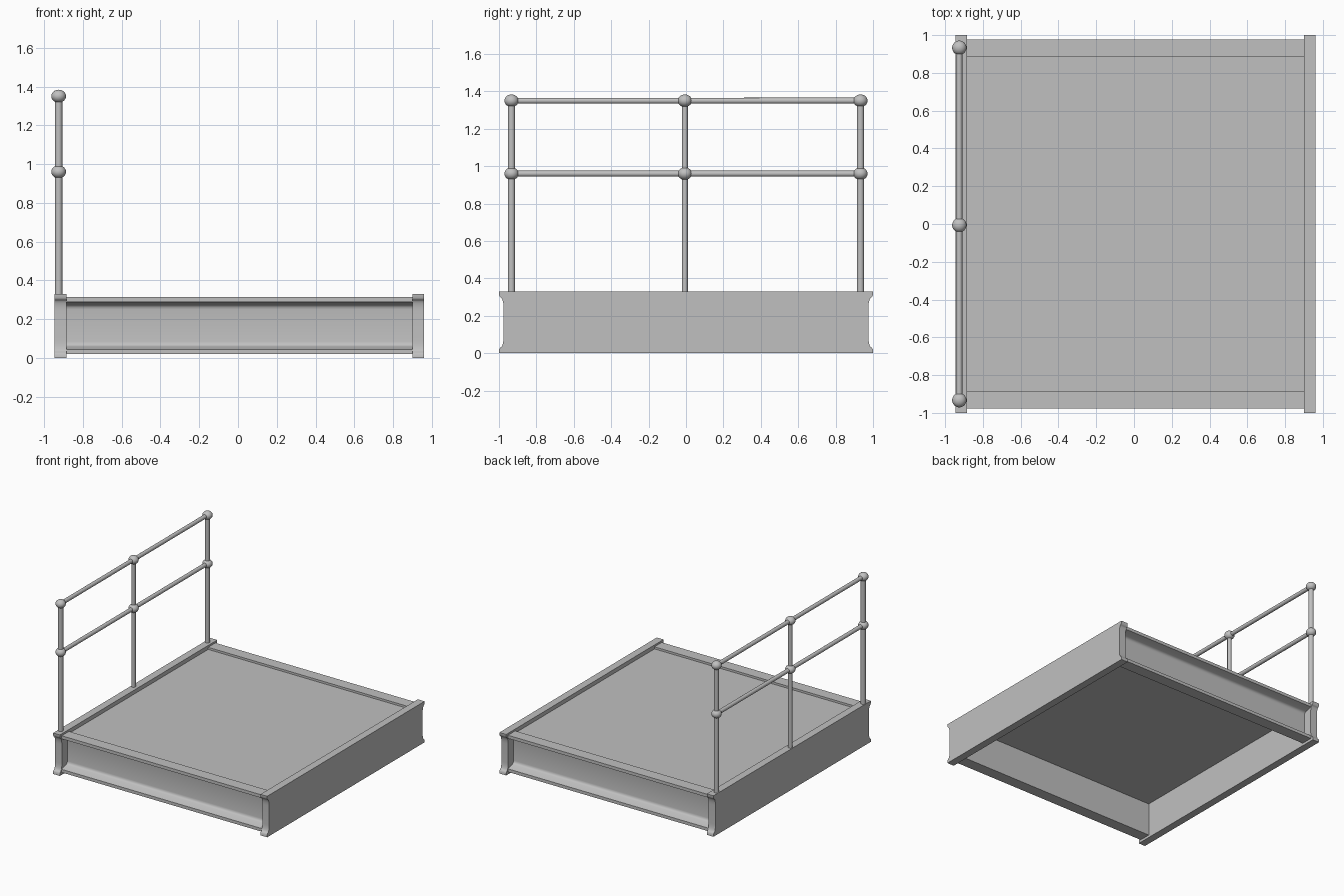
import bpy, bmesh, math
from mathutils import Vector

cube = bpy.data.objects.get("Cube")
if cube:
    bpy.data.objects.remove(cube, do_unlink=True)

steel = bpy.data.materials.new("grey_steel")
steel.use_nodes = True
GREY = (0.53, 0.53, 0.53, 1)
steel.diffuse_color = GREY
steel.node_tree.nodes["Principled BSDF"].inputs["Base Color"].default_value = GREY


def finish(name, bm, smooth=True):
    bmesh.ops.recalc_face_normals(bm, faces=bm.faces)
    mesh = bpy.data.meshes.new(name)
    bm.to_mesh(mesh)
    bm.free()
    obj = bpy.data.objects.new(name, mesh)
    bpy.context.collection.objects.link(obj)
    mesh.materials.append(steel)
    if smooth:
        bpy.ops.object.select_all(action="DESELECT")
        obj.select_set(True)
        bpy.context.view_layer.objects.active = obj
        bpy.ops.object.shade_smooth_by_angle(angle=math.radians(35))
    return obj


def extrude_x(name, profile, x0, x1):
    """Extrude a closed (y, z) profile along x."""
    bm = bmesh.new()
    face = bm.faces.new([bm.verts.new((x0, y, z)) for y, z in profile])
    out = bmesh.ops.extrude_face_region(bm, geom=[face])
    moved = [v for v in out["geom"] if isinstance(v, bmesh.types.BMVert)]
    bmesh.ops.translate(bm, verts=moved, vec=(x1 - x0, 0, 0))
    return finish(name, bm)


def tube(name, start, end, radius):
    a, b = Vector(start), Vector(end)
    bm = bmesh.new()
    bmesh.ops.create_cone(bm, cap_ends=True, segments=24, radius1=radius,
                          radius2=radius, depth=(b - a).length)
    turn = (b - a).to_track_quat("Z", "Y").to_matrix()
    bmesh.ops.rotate(bm, verts=bm.verts, matrix=turn)
    bmesh.ops.translate(bm, verts=bm.verts, vec=(a + b) / 2)
    return finish(name, bm)


def ball(name, centre):
    bm = bmesh.new()
    bmesh.ops.create_uvsphere(bm, u_segments=24, v_segments=14, radius=0.038)
    bmesh.ops.scale(bm, verts=bm.verts, vec=(1, 1, 0.88))
    bmesh.ops.translate(bm, verts=bm.verts, vec=centre)
    return finish(name, bm)


# Side beams: solid bars whose ends are hollowed by rounded coves
TOP, STEPS = 0.33, 6
lower = [(1.0, 0.0), (1.0, 0.02)]
for i in range(STEPS + 1):
    a = math.pi / 2 * i / STEPS
    lower.append((0.975 + 0.018 * (1 - math.sin(a)), 0.09 - 0.06 * math.cos(a)))
end = lower + [(y, TOP - z) for y, z in reversed(lower)]
bar = end + [(-y, z) for y, z in reversed(end)]
extrude_x("right_side_beam", bar, -0.945, -0.885)
extrude_x("left_side_beam", bar, 0.90, 0.96)

# Front and back beams: channels with tapered flanges, open to the outside
MID = 0.1675
half = [(0.885, 0.02), (0.978, 0.02), (0.978, 0.045), (0.922, 0.06),
        (0.913, 0.065), (0.907, 0.073), (0.905, 0.085)]
channel = half + [(y, 2 * MID - z) for y, z in reversed(half)]
for name, s in (("front_beam", -1), ("back_beam", 1)):
    extrude_x(name, [(s * y, z) for y, z in channel], -0.885, 0.90)

# Deck plate set just below the beam tops
extrude_x("deck", [(-0.885, 0.285), (0.885, 0.285), (0.885, 0.298), (-0.885, 0.298)],
          -0.885, 0.90)

# Handrail along the right side
RAIL_X, HEIGHTS = -0.925, (0.96, 1.35)
POSTS = (("front", -0.933, 0.019), ("middle", -0.006, 0.016), ("back", 0.933, 0.019))
for label, y, r in POSTS:
    tube(label + "_post", (RAIL_X, y, 0.32), (RAIL_X, y, HEIGHTS[1]), r)
    for level, z in zip(("middle", "top"), HEIGHTS):
        ball(f"{label}_{level}_ball_joint", (RAIL_X, y, z))
for level, z in zip(("middle", "top"), HEIGHTS):
    tube(level + "_rail", (RAIL_X, POSTS[0][1], z), (RAIL_X, POSTS[2][1], z), 0.016)
